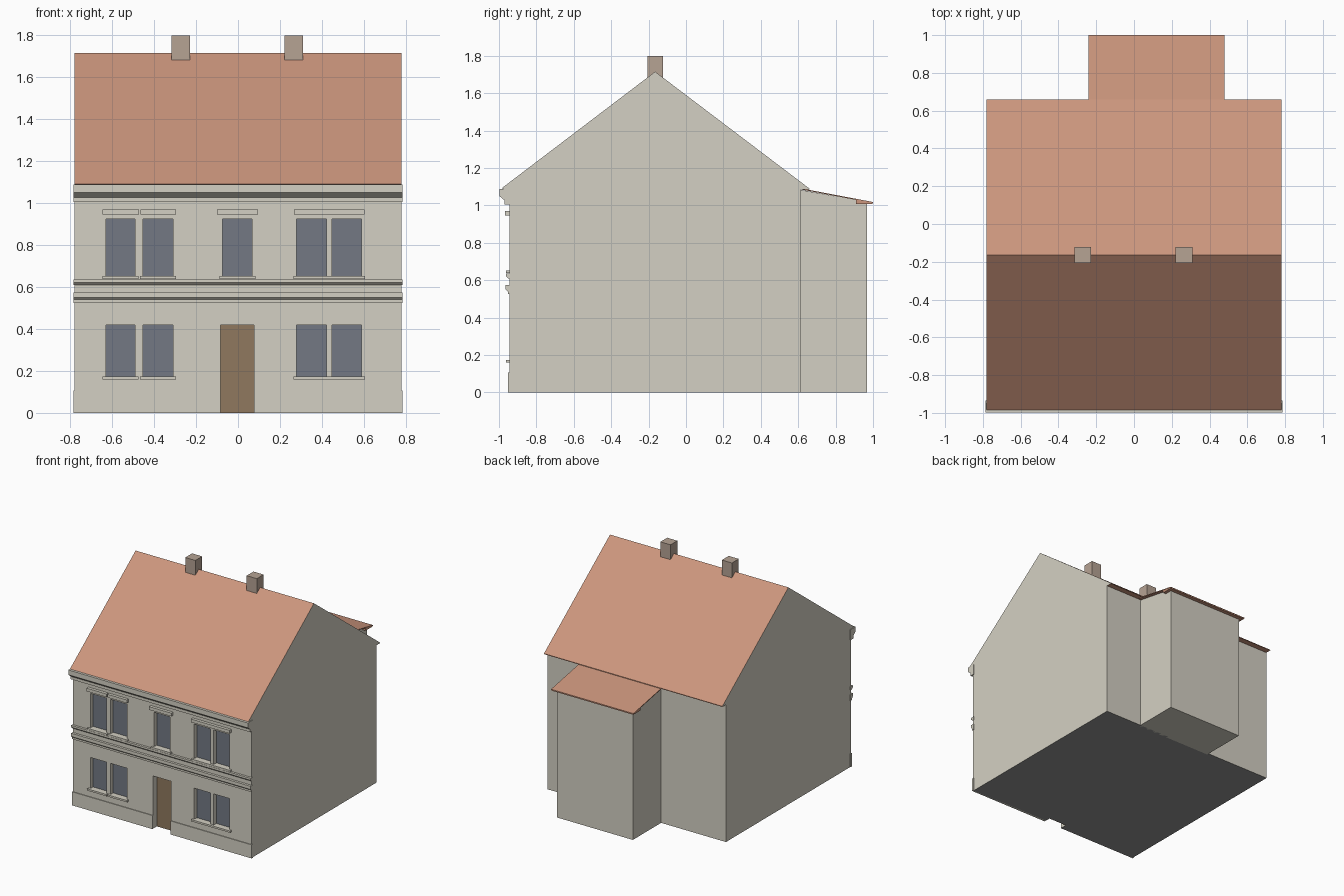
import bpy, bmesh

cube = bpy.data.objects.get("Cube")
if cube:
    bpy.data.objects.remove(cube, do_unlink=True)


def material(name, rgb):
    lin = [((c / 255 + 0.055) / 1.055) ** 2.4 for c in rgb] + [1]
    m = bpy.data.materials.new(name)
    m.use_nodes = True
    m.diffuse_color = lin
    m.node_tree.nodes["Principled BSDF"].inputs["Base Color"].default_value = lin
    return m


WALL = material("pale plaster", (212, 208, 195))
ROOF = material("terracotta roof", (204, 150, 125))
GLASS = material("blue grey glass", (115, 121, 132))
WOOD = material("brown door wood", (144, 121, 95))
BRICK = material("chimney stone", (182, 163, 148))
FLOOR = material("grey floor", (148, 148, 148))


def prism(name, profile, x0, x1, *mats):
    """Extrude a (y, z) profile along x."""
    bm = bmesh.new()
    face = bm.faces.new([bm.verts.new((x0, y, z)) for y, z in profile])
    ext = bmesh.ops.extrude_face_region(bm, geom=[face])
    for v in ext["geom"]:
        if isinstance(v, bmesh.types.BMVert):
            v.co.x = x1
    bmesh.ops.recalc_face_normals(bm, faces=bm.faces)
    me = bpy.data.meshes.new(name)
    bm.to_mesh(me)
    bm.free()
    ob = bpy.data.objects.new(name, me)
    bpy.context.collection.objects.link(ob)
    for m in mats:
        me.materials.append(m)
    return ob


def box(name, x0, x1, y0, y1, z0, z1, *mats):
    return prism(name, [(y0, z0), (y1, z0), (y1, z1), (y0, z1)], x0, x1, *mats)


FRONT, BACK, HALF, TRIM = -0.945, 0.615, 0.78, 0.785

# Main house: gabled prism, roof slopes and soffits coloured by direction
house = prism("house_body", [
    (FRONT, 0), (BACK, 0), (BACK, 1.085), (0.66, 1.085), (0.66, 1.09),
    (-0.165, 1.715), (-0.985, 1.092), (FRONT, 1.08)], -HALF, HALF, WALL, ROOF, FLOOR)
for p in house.data.polygons:
    if p.center.z < 0.01:
        p.material_index = 2
    elif abs(p.normal.z) > 0.3 or p.center.y > 0.65:
        p.material_index = 1

# Openings
pairs = [(-0.63, -0.49), (-0.454, -0.309), (0.278, 0.423), (0.449, 0.589)]
middle = (-0.073, 0.067)
DOOR = (-0.083, 0.076)
openings = [("lower_window", x, 0.171, 0.418, 0.04, GLASS) for x in pairs]
openings += [("upper_window", x, 0.65, 0.924, 0.04, GLASS) for x in pairs + [middle]]
openings += [("front_door", DOOR, 0, 0.418, 0.055, WOOD)]

for name, (x0, x1), z0, z1, depth, mat in openings:
    # Cut the recess, then set a thin pane at its back
    bottom = z0 if z0 > 0 else -0.1
    cutter = box("cutter", x0, x1, -1.1, FRONT + depth, bottom, z1)
    cutter.hide_render = True
    mod = house.modifiers.new("recess", "BOOLEAN")
    mod.operation = "DIFFERENCE"
    mod.solver = "EXACT"
    mod.object = cutter
    bpy.context.view_layer.objects.active = house
    bpy.ops.object.modifier_apply(modifier=mod.name)
    bpy.data.objects.remove(cutter, do_unlink=True)
    y = FRONT + depth
    box(name, x0, x1, y - 0.005, y + 0.002, z0, z1, mat)

    # Sill under each window
    if mat == GLASS:
        mid = (x0 + x1) / 2
        box("window_sill", mid - 0.086, mid + 0.086, -0.963, FRONT + 0.01,
            z0 - 0.012, z0 + 0.002, WALL)

# Lintels over the upper windows
for x0, x1 in [(-0.645, -0.473), (-0.465, -0.295), (-0.1, 0.095), (0.266, 0.603)]:
    box("window_lintel", x0, x1, -0.968, -0.94, 0.945, 0.97, WALL)

# Horizontal mouldings
IN = -0.935
prism("cornice", [(IN, 1.005), (-0.97, 1.005), (-0.97, 1.027), (-0.998, 1.05),
                  (-0.998, 1.088), (IN, 1.088)], -TRIM, TRIM, WALL)
prism("upper_band", [(IN, 0.61), (-0.95, 0.61), (-0.963, 0.622), (-0.963, 0.637),
                     (IN, 0.637)], -TRIM, TRIM, WALL)
prism("lower_band", [(IN, 0.525), (-0.953, 0.525), (-0.953, 0.54), (-0.964, 0.55),
                     (-0.964, 0.575), (IN, 0.575)], -TRIM, TRIM, WALL)

# Plinth on either side of the door
for x0, x1 in [(-TRIM, DOOR[0]), (DOOR[1], TRIM)]:
    box("plinth", x0, x1, -0.951, IN, 0, 0.107, WALL)

# Chimneys astride the ridge
for x in (-0.272, 0.265):
    box("chimney", x - 0.044, x + 0.044, -0.207, -0.122, 1.6, 1.8, BRICK)

# Rear annex with lean-to roof and boxed eave
prism("annex_walls", [(0.6, 0), (0.968, 0), (0.968, 1.02), (0.6, 1.085)],
      -0.213, 0.452, WALL)
prism("annex_roof", [(0.61, 1.086), (1.0, 1.012), (1.0, 1.018), (0.61, 1.092)],
      -0.24, 0.48, ROOF)
prism("annex_eave", [(0.91, 1.007), (0.998, 1.007), (0.998, 1.014), (0.91, 1.031)],
      -0.238, 0.478, ROOF)
